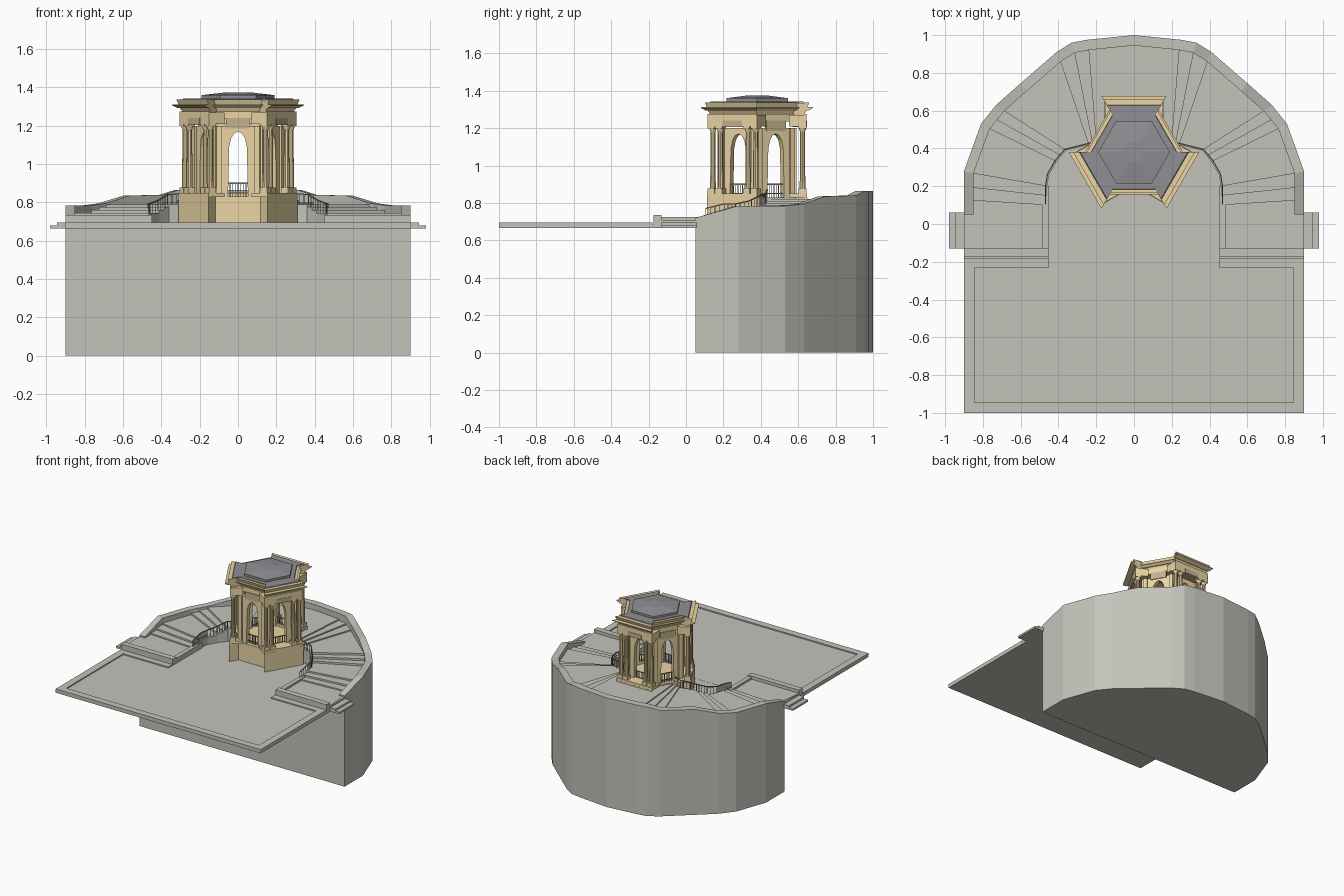
import bpy, bmesh
from math import sin, cos, radians
from mathutils import Vector

if "Cube" in bpy.data.objects:
    bpy.data.objects.remove(bpy.data.objects["Cube"])


def material(name, rgb):
    m = bpy.data.materials.new(name)
    m.diffuse_color = (*rgb, 1)
    m.use_nodes = True
    m.node_tree.nodes["Principled BSDF"].inputs["Base Color"].default_value = m.diffuse_color
    return m


STONE = material("grey_stone", (0.55, 0.55, 0.50))
GOLD = material("sandstone", (0.83, 0.67, 0.37))
PANEL = material("dark_panel", (0.55, 0.45, 0.27))
ROOF = material("roof_lead", (0.28, 0.28, 0.30))
IRON = material("railing_iron", (0.25, 0.25, 0.25))


class Part:
    """Collects lofted solids into a single named object."""
    def __init__(self, name, mat):
        self.name, self.mat, self.bm = name, mat, bmesh.new()

    def loft(self, a, b):
        va = [self.bm.verts.new(p) for p in a]
        vb = [self.bm.verts.new(p) for p in b]
        n = len(va)
        self.bm.faces.new(va[::-1])
        self.bm.faces.new(vb)
        for i in range(n):
            j = (i + 1) % n
            self.bm.faces.new((va[i], va[j], vb[j], vb[i]))

    def prism(self, pts, z0, z1):
        self.loft([(p[0], p[1], z0) for p in pts], [(p[0], p[1], z1) for p in pts])

    def box(self, x0, x1, y0, y1, z0, z1):
        self.prism([(x0, y0), (x1, y0), (x1, y1), (x0, y1)], z0, z1)

    def beam(self, a, b, r):
        a, b = Vector(a), Vector(b)
        d = (b - a).normalized()
        s = d.cross(Vector((0, 0, 1)) if abs(d.z) < 0.9 else Vector((1, 0, 0))).normalized() * r
        t = d.cross(s)
        ring = [s + t, s - t, -s - t, -s + t]
        self.loft([a + q for q in ring], [b + q for q in ring])

    def done(self):
        bmesh.ops.recalc_face_normals(self.bm, faces=self.bm.faces)
        me = bpy.data.meshes.new(self.name)
        self.bm.to_mesh(me)
        self.bm.free()
        me.materials.append(self.mat)
        bpy.context.collection.objects.link(bpy.data.objects.new(self.name, me))


# ---- plinth drum with sloping parapet ----
rim = [(.9, .05, .72), (.9, .28, .785), (.81, .53, .785), (.73, .63, .795), (.6, .745, .835),
       (.41, .91, .84), (.33, .96, .865), (.25, .975, .865), (0, 1, .865)]
drum = Part("drum_base", STONE)
drum.prism([p[:2] for p in rim] + [(-p[0], p[1]) for p in rim[-2::-1]], 0, .685)
drum.done()
wall = Part("parapet", STONE)
for s in (1, -1):
    for (x0, y0, z0), (x1, y1, z1) in zip(rim, rim[1:]):
        k = .945
        quad = [(x0, y0, z0), (x1, y1, z1), (x1 * k, y1 * k, z1), (x0 * k, y0 * (k if y0 > .1 else 1), z0)]
        wall.loft([(s * x, y, .685) for x, y, z in quad], [(s * x, y, z) for x, y, z in quad])
wall.done()

# ---- front plaza with raised edge ----
plaza = Part("plaza", STONE)
plaza.box(-.9, .9, -1, .05, .665, .686)
plaza.box(-.9, .9, -1, -.945, .68, .695)
for s in (1, -1):
    plaza.box(s * .845, s * .9, -.945, -.18, .68, .695)
    plaza.box(s * .45, s * .845, -.23, -.18, .68, .695)
plaza.done()

# ---- curved stairs: inner edge, outer edge, height ----
stations = [((.46, -.13), (.9, -.13), .71), ((.46, .10), (.9, .13), .72), ((.46, .15), (.9, .2), .733),
            ((.46, .2), (.9, .28), .745), ((.45, .26), (.87, .36), .745), ((.41, .33), (.81, .53), .76),
            ((.385, .36), (.77, .58), .775), ((.36, .39), (.73, .63), .79), ((.24, .42), (.41, .91), .80),
            ((.22, .425), (.33, .96), .81), ((.2, .43), (.25, .975), .82), ((0, .43), (0, 1), .82)]
stairs = Part("curved_stairs", STONE)
side = Part("side_steps_and_curbs", STONE)
for s in (1, -1):
    for (i0, o0, h), (i1, o1, _) in zip(stations, stations[1:]):
        q = [i0, [c * .97 for c in o0] if o0[1] > .1 else o0, [c * .97 for c in o1], i1]
        stairs.prism([(s * x, y) for x, y in q], .684, h)
    for x, z in ((.98, .68), (.945, .695), (.9, .708)):
        side.box(s * .5, s * x, -.13, .06, .665, z)
    side.box(s * .45, s * .9, -.175, -.13, .67, .735)
    side.box(s * .45, s * .485, -.13, .2, .68, .725)
stairs.done()
side.done()

# ---- railing along the inner stair edge ----
rail = Part("stair_railing", IRON)
for s in (1, -1):
    line = [Vector((s * (i[0] + .008), i[1] + .005, h)) for i, o, h in stations[1:11]]
    for a, b in zip(line, line[1:]):
        up = Vector((0, 0, .05))
        rail.beam(a + up, b + up, .003)
        n = max(1, round((b - a).length / .024))
        for k in range(n):
            p = a.lerp(b, k / n)
            rail.beam(p - Vector((0, 0, .01)), p + up, .002)
rail.done()

# ---- pavilion helpers: three projecting sides, three recessed ----
C = Vector((0, .38, 0))
OUT, IN = (90, 210, 330), (30, 150, 270)


def local(deg, u, depth, z):
    """Point at u along a side whose normal faces deg."""
    c, s = cos(radians(deg)), sin(radians(deg))
    return C + Vector((depth * c - u * s, depth * s + u * c, z))


def star(r, a, w, z):
    pts = []
    for d in OUT:
        pts += [local(d, -r / 2, r * .866, z), local(d, r / 2, r * .866, z),
                local(d + 60, -w, a, z), local(d + 60, w, a, z)]
    return pts


def hexagon(r, z):
    return [C + Vector((r * cos(radians(60 * i)), r * sin(radians(60 * i)), z)) for i in range(6)]


def side_box(part, deg, u0, u1, d0, d1, z0, z1):
    ring = [(u0, d0), (u1, d0), (u1, d1), (u0, d1)]
    part.loft([local(deg, u, d, z0) for u, d in ring], [local(deg, u, d, z1) for u, d in ring])


# ---- pavilion base ----
base = Part("pavilion_base", GOLD)
base.loft(star(.31, .205, .118, .68), star(.31, .205, .118, .83))
for d in OUT:
    side_box(base, d, -.155, .155, .17, .268, .828, .85)
base.done()

# ---- arched walls on all six sides, with panel above and low grille ----
half = [(.115, .828), (.052, .828), (.046, 1.09), (.036, 1.135), (.02, 1.16)]
arch = [(-.115, 1.2), (.115, 1.2)] + half + [(0, 1.17)] + [(-u, z) for u, z in half[::-1]]
walls = Part("arched_walls", GOLD)
panels = Part("frieze_panels", PANEL)
grille = Part("arch_grilles", IRON)
for d in OUT + IN:
    walls.loft([local(d, u, .2, z) for u, z in arch], [local(d, u, .165, z) for u, z in arch])
    for s in (1, -1):
        side_box(walls, d, s * .085, s * .113, .195, .212, .828, 1.2)
    side_box(panels, d, -.06, .06, .19, .205 if d in IN else .267, 1.185 if d in IN else 1.205, 1.24)
    for z in (.85, .9):
        grille.beam(local(d, -.05, .18, z), local(d, .05, .18, z), .003)
    for k in range(-3, 4):
        grille.beam(local(d, k * .014, .18, .828), local(d, k * .014, .18, .9), .002)
walls.done()
panels.done()
grille.done()

# ---- paired columns on the projecting sides ----
cols = Part("columns", GOLD)
for d in OUT:
    for u in (-.132, -.085, .085, .132):
        c = local(d, u, .243, 0)
        for z0, z1, r0, r1 in ((.875, 1.18, .016, .013), (1.18, 1.2, .014, .021)):
            ring = [Vector((cos(radians(36 * i)), sin(radians(36 * i)), 0)) for i in range(10)]
            cols.loft([c + v * r0 + Vector((0, 0, z0)) for v in ring],
                      [c + v * r1 + Vector((0, 0, z1)) for v in ring])
        side_box(cols, d, u - .021, u + .021, .222, .264, .848, .877)
        side_box(cols, d, u - .021, u + .021, .222, .264, 1.198, 1.212)
cols.done()

# ---- entablature, flared cornice and roof ----
ent = Part("entablature", GOLD)
for d in OUT:
    side_box(ent, d, -.1525, .1525, .17, .264, 1.21, 1.27)
ent.loft(star(.305, .2, .115, 1.235), star(.305, .2, .115, 1.275))
ent.loft(star(.29, .19, .11, 1.274), star(.305, .2, .115, 1.295))
ent.loft(star(.315, .205, .118, 1.293), star(.345, .225, .13, 1.307))
ent.loft(star(.345, .225, .13, 1.307), star(.345, .225, .13, 1.312))
ent.loft(star(.31, .207, .12, 1.311), star(.322, .217, .125, 1.337))
ent.done()
roof = Part("roof", ROOF)
roof.loft(star(.295, .2, .115, 1.33), star(.285, .195, .112, 1.343))
roof.loft(hexagon(.19, 1.34), hexagon(.19, 1.36))
roof.loft(hexagon(.19, 1.36), hexagon(.06, 1.375))
roof.done()
